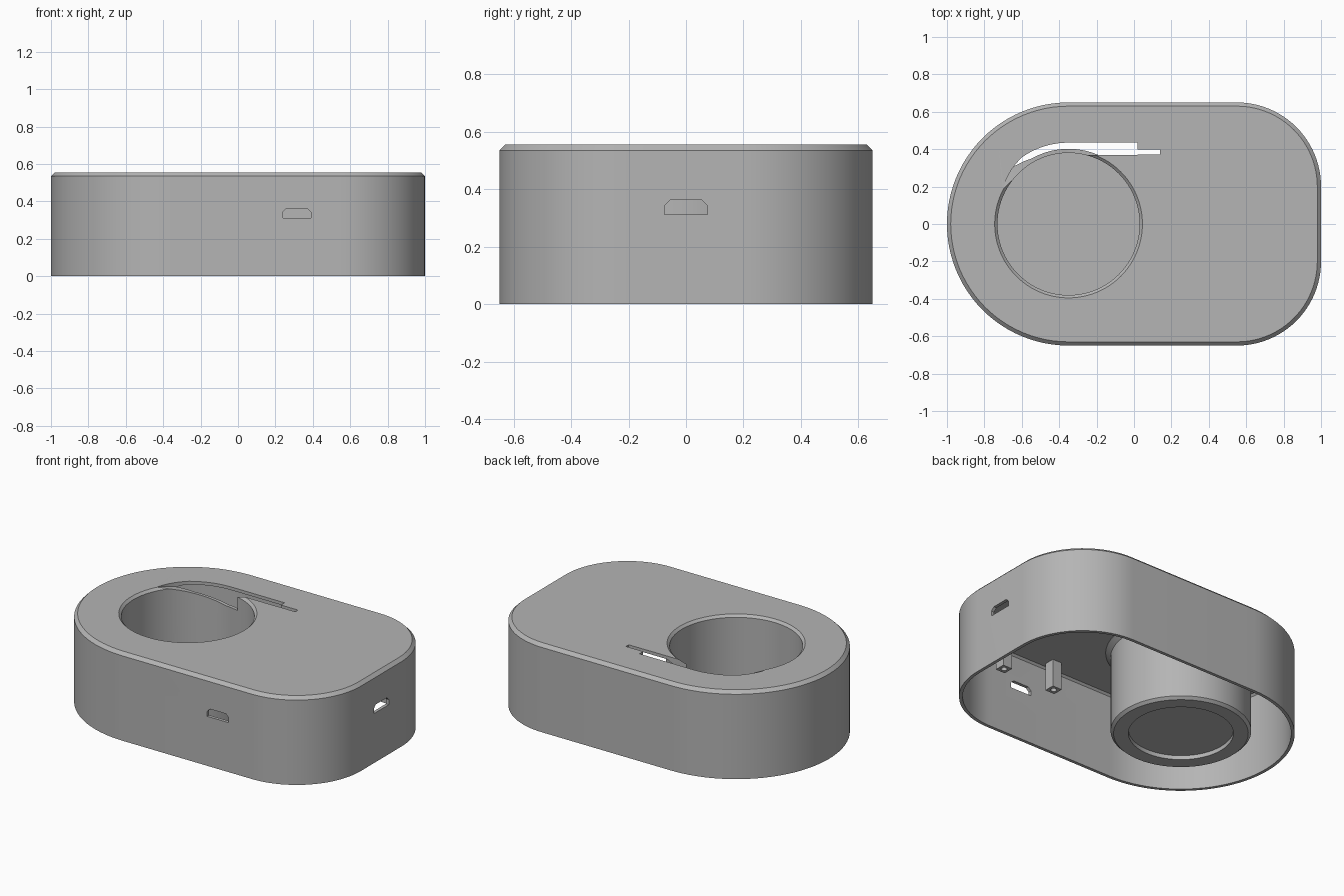
import bpy, bmesh
from math import sin, cos, pi, radians

if "Cube" in bpy.data.objects:
    bpy.data.objects.remove(bpy.data.objects["Cube"])

grey = bpy.data.materials.new("light_grey")
grey.use_nodes = True
grey.diffuse_color = (0.46, 0.46, 0.46, 1)
grey.node_tree.nodes["Principled BSDF"].inputs["Base Color"].default_value = (0.46, 0.46, 0.46, 1)

WALL, TOP = 0.02, 0.555
CUP_X = -0.35


def loft(name, sections):
    """Closed solid through equally sized loops of points."""
    bm = bmesh.new()
    rings = [[bm.verts.new(p) for p in s] for s in sections]
    n = len(rings[0])
    for a, b in zip(rings, rings[1:]):
        for i in range(n):
            j = (i + 1) % n
            bm.faces.new((a[i], a[j], b[j], b[i]))
    bm.faces.new(rings[0][::-1])
    bm.faces.new(rings[-1])
    bmesh.ops.recalc_face_normals(bm, faces=bm.faces)
    mesh = bpy.data.meshes.new(name)
    bm.to_mesh(mesh)
    bm.free()
    mesh.materials.append(grey)
    obj = bpy.data.objects.new(name, mesh)
    bpy.context.collection.objects.link(obj)
    return obj


def combine(target, tool, operation):
    """Apply a boolean and discard the tool."""
    mod = target.modifiers.new("cut", 'BOOLEAN')
    mod.operation, mod.solver, mod.object = operation, 'EXACT', tool
    bpy.context.view_layer.objects.active = target
    bpy.ops.object.modifier_apply(modifier=mod.name)
    bpy.data.objects.remove(tool)


def arc(cx, cy, r, start, end, z, steps=24):
    angles = [radians(start + (end - start) * i / steps) for i in range(steps + 1)]
    return [(cx + r * cos(a), cy + r * sin(a), z) for a in angles]


def outline(inset, z):
    """Plan shape: one large round end and one end with rounded corners."""
    return (arc(0.55, 0.2, 0.45 - inset, 0, 90, z)
            + arc(CUP_X, 0, 0.65 - inset, 90, 270, z, 48)
            + arc(0.55, -0.2, 0.45 - inset, 270, 360, z))


def turned(name, profile, x=CUP_X, y=0, sides=96):
    return loft(name, [[(x + r * cos(2 * pi * i / sides), y + r * sin(2 * pi * i / sides), z)
                        for i in range(sides)] for r, z in profile])


def box(name, x0, x1, y0, y1, z0, z1):
    return loft(name, [[(x0, y0, z), (x1, y0, z), (x1, y1, z), (x0, y1, z)] for z in (z0, z1)])


# Hollow housing, open underneath, with a chamfered top edge
body = loft("housing", [outline(0, 0), outline(0, TOP - 0.02), outline(0.02, TOP)])
cavity = loft("cavity", [outline(WALL, -0.1), outline(WALL, TOP - 0.032),
                         outline(WALL + 0.012, TOP - WALL)])
combine(body, cavity, 'DIFFERENCE')

# Cup wall, flared where it meets the top plate
combine(body, turned("cup", [(0.385, 0.004), (0.402, 0.02), (0.402, 0.505),
                             (0.43, 0.533), (0.43, 0.545)]), 'UNION')

# Screw posts beside the front port
for x in (0.13, 0.5):
    combine(body, box("post", x - 0.033, x + 0.033, -0.593, -0.527, 0.36, 0.545), 'UNION')
    combine(body, turned("screw_hole", [(0.018, 0.3), (0.018, 0.48)], x, -0.56, 20), 'DIFFERENCE')

# Cup bore with chamfered mouth, and the shallow recess beneath it
combine(body, turned("bore", [(0.38, 0.06), (0.38, TOP - 0.015), (0.395, TOP),
                              (0.415, TOP + 0.02)]), 'DIFFERENCE')
combine(body, turned("recess", [(0.3, -0.05), (0.3, 0.03)]), 'DIFFERENCE')

# Cable slot: ramps down around the cup, then runs straight to a narrow end
sections = []
for i in range(25):
    t = i / 24
    a = radians(153 - 63 * t)
    outer = 0.39 + 0.045 * min(1, t * 2.2) ** 0.7
    low = TOP + 0.003 - 0.1 * t
    sections.append([(CUP_X + r * cos(a), r * sin(a), z) for r, z in
                     ((0.37, low), (outer, low), (outer, 0.65), (0.37, 0.65))])
for x in (-0.26, 0.02):
    sections.append([(x, y, z) for y, z in
                     ((0.37, 0.455), (0.435, 0.455), (0.435, 0.65), (0.37, 0.65))])
combine(body, loft("cable_slot", sections), 'DIFFERENCE')
combine(body, box("slot_end", -0.02, 0.14, 0.371, 0.398, 0.456, 0.66), 'DIFFERENCE')

# Connector ports with clipped upper corners, in the front wall and the +x end
port = [(-0.075, 0.312), (0.075, 0.312), (0.075, 0.343), (0.055, 0.363),
        (-0.055, 0.363), (-0.075, 0.343)]
combine(body, loft("front_port", [[(0.315 + u, y, z) for u, z in port]
                                  for y in (-0.7, -0.61)]), 'DIFFERENCE')
combine(body, loft("end_port", [[(x, u, z) for u, z in port]
                                for x in (0.95, 1.05)]), 'DIFFERENCE')

# Smooth curves, keep edges sharp
bpy.ops.object.select_all(action='DESELECT')
body.select_set(True)
bpy.context.view_layer.objects.active = body
bpy.ops.object.shade_smooth_by_angle(angle=radians(25))
